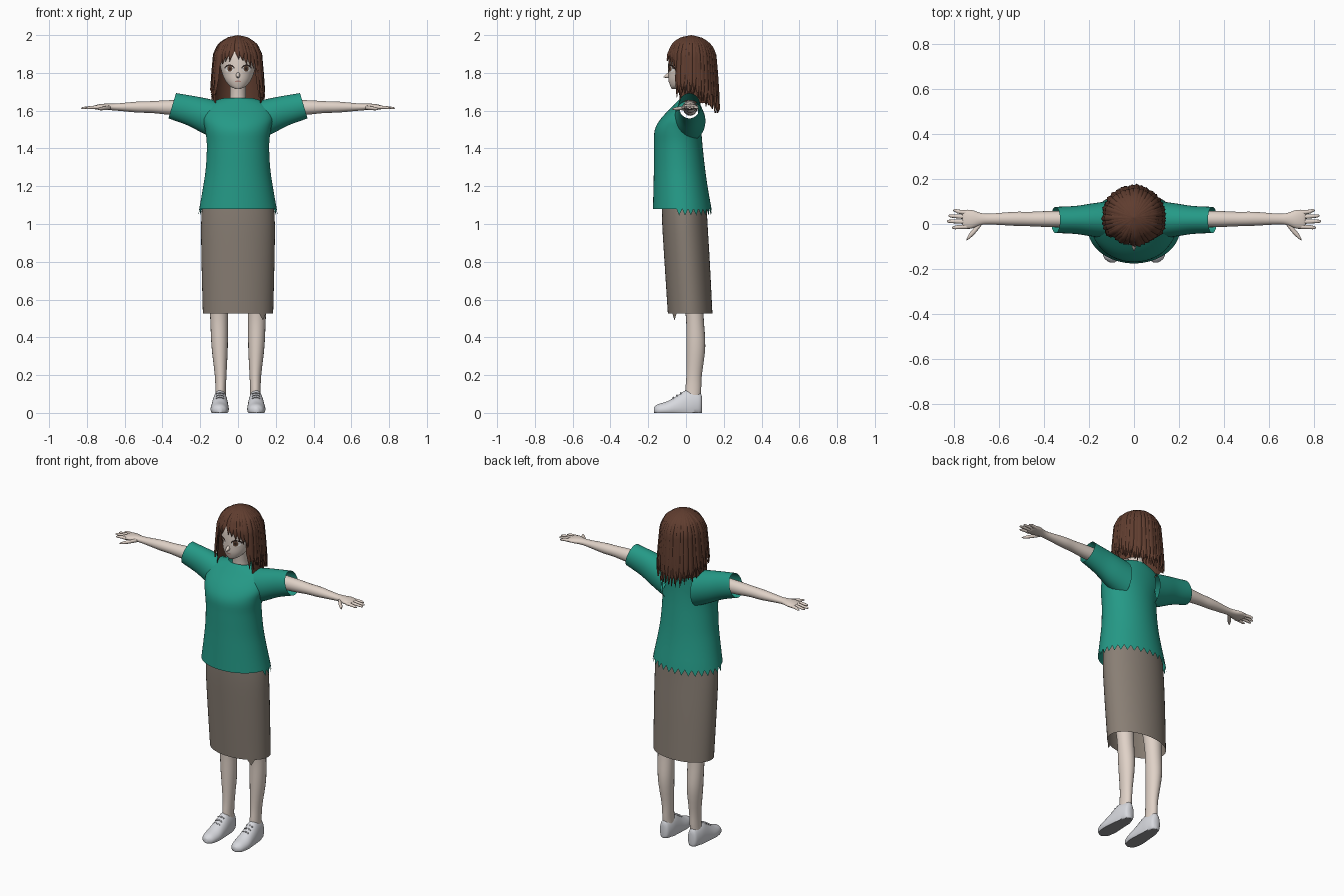
import bpy, bmesh, random
from math import sin, cos, pi, radians, sqrt

random.seed(4)
if "Cube" in bpy.data.objects:
    bpy.data.objects.remove(bpy.data.objects["Cube"])


def material(name, r, g, b):
    m = bpy.data.materials.new(name)
    m.use_nodes = True
    m.diffuse_color = (r, g, b, 1)
    node = m.node_tree.nodes["Principled BSDF"]
    node.inputs["Base Color"].default_value = (r, g, b, 1)
    node.inputs["Roughness"].default_value = 0.8
    return m


SKIN = material("skin", .74, .64, .57)
HAIR = material("brown hair", .115, .046, .028)
TEAL = material("teal cloth", .018, .32, .24)
TAUPE = material("taupe cloth", .25, .21, .175)
SHOE = material("pale shoe", .68, .69, .73)
SOLE = material("grey sole", .3, .3, .32)
WHITE = material("eye white", .8, .78, .76)
IRIS = material("brown iris", .12, .06, .035)
LASH = material("dark lash", .03, .018, .015)
LIPS = material("lips", .5, .27, .23)
made = []


def finish(name, bm, *mats, recalc=True):
    if recalc:
        bmesh.ops.recalc_face_normals(bm, faces=bm.faces)
    mesh = bpy.data.meshes.new(name)
    bm.to_mesh(mesh)
    bm.free()
    for m in mats:
        mesh.materials.append(m)
    ob = bpy.data.objects.new(name, mesh)
    bpy.context.collection.objects.link(ob)
    made.append(ob)
    return ob


def refine(rows, steps=4):
    """Catmull-Rom smoothing of the section list."""
    out = []
    for i in range(len(rows) - 1):
        a, b, c, d = (rows[min(max(k, 0), len(rows) - 1)] for k in range(i - 1, i + 3))
        for s in range(steps):
            t = s / steps
            out.append([q + t / 2 * (r - p + t * (2*p - 5*q + 4*r - o + t * (3*(q - r) + o - p)))
                        for p, q, r, o in zip(a, b, c, d)])
    return out + [list(rows[-1])]


def loft(rows, axis="Z", seg=24, caps=True, side=1):
    """Skin elliptical sections (position, centre u, v, radius u, v) along an axis."""
    bm = bmesh.new()
    rings = []
    for t, cu, cv, ru, rv in refine(rows):
        ring = []
        for i in range(seg):
            u, v = cu + ru * cos(2*pi*i/seg), cv + rv * sin(2*pi*i/seg)
            x, y, z = {"Z": (u, v, t), "X": (t, u, v), "Y": (u, t, v)}[axis]
            ring.append(bm.verts.new((side * x, y, z)))
        rings.append(ring)
    for lo, hi in zip(rings, rings[1:]):
        for i in range(seg):
            j = (i + 1) % seg
            bm.faces.new((lo[i], lo[j], hi[j], hi[i]))
    if caps:
        bm.faces.new(rings[0])
        bm.faces.new(rings[-1])
    return bm, rings


# Head, neck and nose
head_rows = [(1.716, 0, -.062, .016, .014), (1.73, 0, -.045, .043, .038), (1.76, 0, -.018, .068, .074),
             (1.8, 0, .006, .085, .1), (1.85, 0, .02, .097, .114), (1.9, 0, .025, .1, .112),
             (1.95, 0, .025, .075, .08), (1.975, 0, .025, .03, .03)]
finish("head", loft(head_rows, seg=36)[0], SKIN)
finish("neck", loft([(1.6, 0, .025, .06, .05), (1.66, 0, .022, .043, .043), (1.75, 0, .01, .042, .042)])[0], SKIN)
finish("nose", loft([(-.08, 0, 1.79, .012, .02), (-.102, 0, 1.785, .009, .012),
                     (-.118, 0, 1.778, .003, .003)], "Y", 12)[0], SKIN)


def face_y(x, z):
    rows = refine(head_rows)
    for a, b in zip(rows, rows[1:]):
        if a[0] <= z <= b[0]:
            k = (z - a[0]) / (b[0] - a[0])
            _, _, cy, rx, ry = [p + (q - p) * k for p, q in zip(a, b)]
            return cy - ry * sqrt(max(0, 1 - (x / rx) ** 2))


def face_plate(name, cx, cz, w, h, lift, mat):
    bm = bmesh.new()
    bmesh.ops.create_circle(bm, cap_ends=True, cap_tris=True, segments=18, radius=1)
    for v in bm.verts:
        x, z = cx + v.co.x * w, cz + v.co.y * h
        v.co = (x, face_y(x, z) - lift, z)
    finish(name, bm, mat, recalc=False)


# Painted face
for side, label in ((1, "left"), (-1, "right")):
    face_plate(label + "_lash", side * .045, 1.826, .026, .018, .002, LASH)
    face_plate(label + "_eye", side * .045, 1.82, .023, .016, .0035, WHITE)
    face_plate(label + "_iris", side * .043, 1.822, .013, .016, .005, IRIS)
    face_plate(label + "_pupil", side * .043, 1.822, .006, .008, .006, LASH)
face_plate("mouth", 0, 1.755, .017, .004, .002, LIPS)

# Hair: overlapping tapered locks draped from the crown
hair_profile = [(2.0, 0), (1.99, .045), (1.97, .075), (1.95, .095), (1.9, .118),
                (1.8, .127), (1.7, .134), (1.56, .139)]


def hair_radius(z):
    for (z1, r1), (z2, r2) in zip(hair_profile, hair_profile[1:]):
        if z >= z2:
            return r1 + (r2 - r1) * (z1 - z) / (z1 - z2)
    return hair_profile[-1][1]


def lock(bm, angle, half, bottom, lift=0.0, drift=0.0, cols=5, ridge=.007, tip=.2):
    rows = 16
    grid = []
    for r in range(rows + 1):
        t = r / rows
        z = 2 - (2 - bottom) * t ** 1.6
        width = min(1, (1 - t) / tip + .03) if tip else 1
        line = []
        for c in range(cols):
            k = 2 * c / (cols - 1) - 1
            a = radians(angle + drift * t * t + half * k * width)
            rad = hair_radius(z) + (lift + ridge * (1 - k * k)) * min(1, 3 * t)
            line.append(bm.verts.new((rad * sin(a), .028 - rad * cos(a), z)))
        grid.append(line)
    for up, low in zip(grid, grid[1:]):
        for c in range(cols - 1):
            bm.faces.new((low[c], low[c + 1], up[c + 1], up[c]))


bm = bmesh.new()
lock(bm, 0, 180, 1.89, -.004, cols=49, ridge=0, tip=0)
lock(bm, 180, 118, 1.64, -.004, cols=37, ridge=0, tip=0)
for layer in range(2):
    for i in range(27):
        a = 56 + i * 9.54 + layer * 4.5 * (i < 26)
        low = 1.575 + .09 * min(1, 1 + cos(radians(a)))
        lock(bm, a, 8, low + .02 * layer + random.uniform(0, .025), .004 * layer + random.uniform(-.002, .004),
             random.uniform(-2, 2))
for i in range(12):
    a = -55 + i * 10
    low = 1.872 - .075 * (abs(a + 8) / 55) ** 1.3 + random.uniform(-.006, .006)
    lock(bm, a, 9, low, random.uniform(0, .005), 7 if a > -12 else -6, tip=.25)
finish("hair", bm, HAIR, recalc=False)

# Shirt body with a zigzag hem at the back and sides, cut out inside the sleeves
bm, rings = loft([(1.08, 0, -.02, .205, .155), (1.2, 0, -.029, .184, .143), (1.3, 0, -.035, .17, .135),
                  (1.42, 0, -.041, .165, .128), (1.5, 0, -.042, .174, .123), (1.56, 0, -.026, .186, .105),
                  (1.62, 0, .002, .17, .076), (1.652, 0, .015, .125, .058), (1.668, 0, .02, .07, .047)],
                 seg=64, caps=False)
for v in rings[0][1::2]:
    if v.co.y > -.05:
        v.co = (v.co.x * 1.03, v.co.y * 1.03, 1.045)
holes = [f for f in bm.faces for p in [f.calc_center_median()]
         if abs(p.x) > .1 and ((p.y - .02) / .07) ** 2 + ((p.z - 1.57) / .09) ** 2 < .7]
bmesh.ops.delete(bm, geom=holes, context="FACES")
finish("shirt_body", bm, TEAL)

# Skirt with a small pointed flap at the front hem
bm, rings = loft([(.525, 0, .022, .186, .118), (.8, 0, .006, .193, .12), (1.0, 0, -.006, .195, .12),
                  (1.12, 0, -.01, .188, .118)], seg=48, caps=False)
flap = min(rings[0], key=lambda v: abs(v.co.x - .13) + (v.co.y > 0))
flap.co.z = .49
finish("skirt", bm, TAUPE)

# Paired parts: sleeves, arms, hands, legs and shoes
fingers = {"index": (-.012, -.016, .808), "middle": (.01, .012, .83),
           "ring": (.031, .036, .824), "little": (.05, .06, .803)}
for side, label in ((1, "left_"), (-1, "right_")):
    bm, _ = loft([(.1, .018, 1.545, .085, .105), (.18, .018, 1.573, .074, .094),
                  (.26, .018, 1.602, .062, .079), (.35, .018, 1.626, .058, .067)], "X", 32, False, side)
    for v in bm.verts:
        v.co.x -= side * .3 * (v.co.z - 1.62) * (abs(v.co.x) / .35) ** 4
    finish(label + "sleeve", bm, TEAL)

    finish(label + "arm", loft([(.26, .022, 1.615, .038, .042), (.37, .022, 1.617, .036, .038),
                                (.46, .022, 1.619, .032, .031), (.53, .023, 1.619, .031, .029),
                                (.64, .022, 1.619, .024, .019), (.68, .022, 1.62, .027, .017),
                                (.72, .021, 1.62, .041, .016), (.752, .021, 1.618, .041, .012),
                                (.762, .021, 1.617, .034, .007)],
                               "X", 20, False, side)[0], SKIN)
    for finger, (y1, y2, end) in fingers.items():
        finish(label + finger + "_finger", loft([(.74, y1, 1.618, .0105, .01), (.78, (y1 + y2) / 2, 1.617, .009, .008),
                                                 (end - .01, y2, 1.614, .007, .006), (end, y2, 1.613, .002, .002)],
                                                "X", 10, True, side)[0], SKIN)
    finish(label + "thumb", loft([(.675, .008, 1.617, .012, .011), (.705, -.027, 1.613, .015, .01),
                                  (.73, -.053, 1.61, .012, .008), (.744, -.071, 1.609, .003, .003)],
                                 "X", 12, True, side)[0], SKIN)

    finish(label + "leg", loft([(.07, .092, .035, .03, .04), (.12, .092, .038, .028, .042),
                                (.2, .092, .043, .031, .041), (.35, .097, .052, .043, .05),
                                (.5, .1, .047, .047, .047), (.64, .1, .035, .055, .055)],
                               "Z", 20, True, side)[0], SKIN)

    bm, _ = loft([(.086, .094, .045, .01, .035), (.076, .094, .042, .028, .062), (.04, .094, .04, .038, .077),
                  (0, .095, .035, .042, .085), (-.05, .096, .025, .046, .064), (-.1, .097, .018, .048, .043),
                  (-.15, .097, .014, .036, .031), (-.17, .097, .014, .012, .014)], "Y", 24, True, side)
    for v in bm.verts:
        v.co.z = max(v.co.z, 0)
    bmesh.ops.recalc_face_normals(bm, faces=bm.faces)
    for f in bm.faces:
        f.material_index = int(max(v.co.z for v in f.verts) < .002)
    finish(label + "shoe", bm, SHOE, SOLE)
    for i in range(3):
        y, z = -.028 - .02 * i, .107 - .012 * i
        finish(label + "shoe_lace", loft([(.075, y, z - .006, .004, .003), (.096, y, z, .004, .003),
                                          (.117, y, z - .006, .004, .003)], "X", 8, True, side)[0], SHOE)

# Smooth shading with sharp edges kept
bpy.ops.object.select_all(action="DESELECT")
for ob in made:
    ob.select_set(True)
bpy.context.view_layer.objects.active = made[0]
bpy.ops.object.shade_smooth_by_angle(angle=radians(50))
